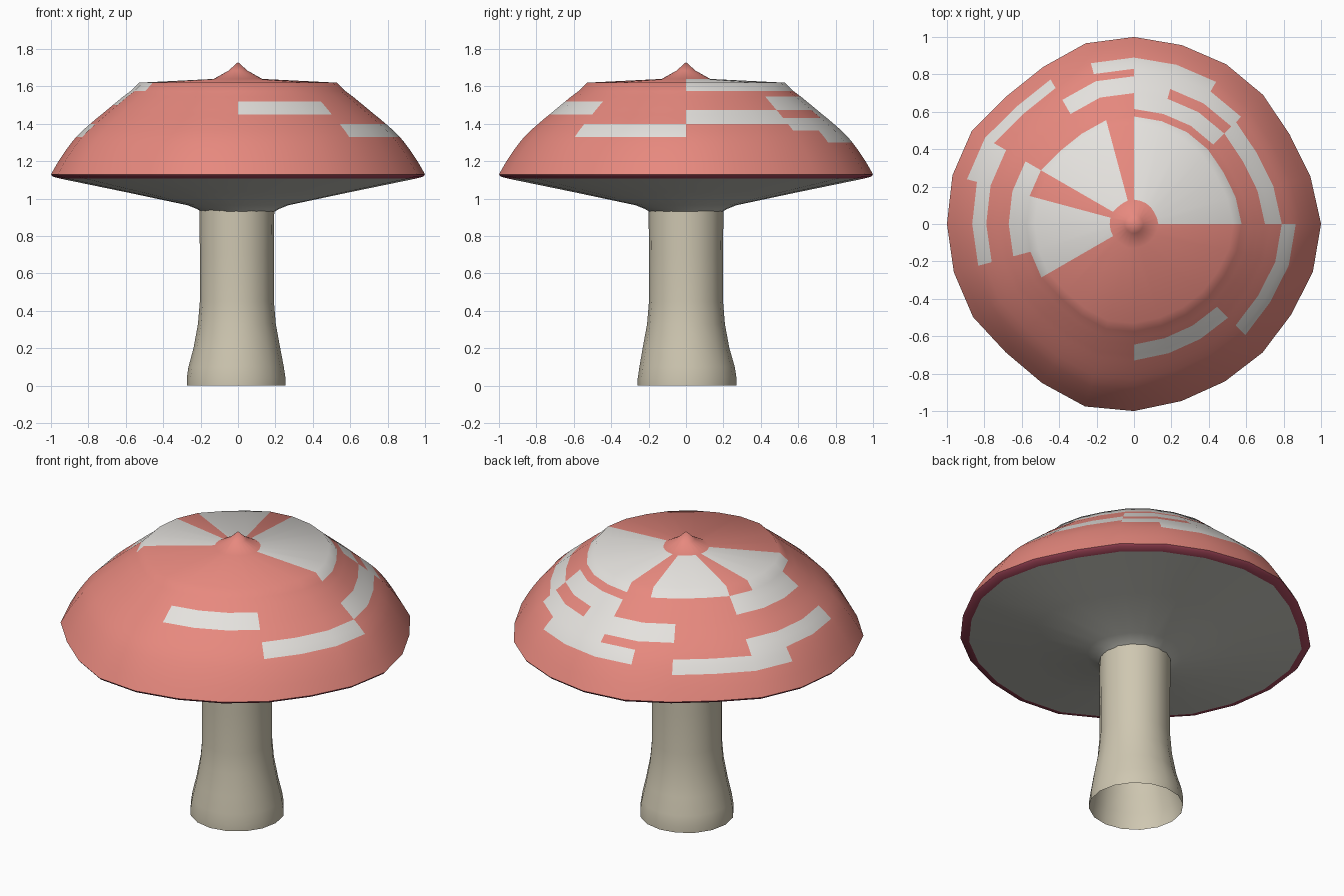
import bpy, bmesh, math

if "Cube" in bpy.data.objects:
    bpy.data.objects.remove(bpy.data.objects["Cube"])

def material(name, rgb):
    m = bpy.data.materials.new(name)
    m.diffuse_color = (*rgb, 1)
    m.use_nodes = True
    m.node_tree.nodes["Principled BSDF"].inputs["Base Color"].default_value = m.diffuse_color
    return m

RED = material("cap_red", (0.80, 0.25, 0.21))
PALE = material("spot_pale", (0.78, 0.76, 0.73))
DARK = material("rim_dark_red", (0.36, 0.06, 0.10))
GREY = material("underside_grey", (0.55, 0.55, 0.50))
CREAM = material("stem_cream", (0.62, 0.57, 0.44))

def lathe(name, profile, sides, mats, wobble=None, pick=None, angle=60, offset=lambda z: (0, 0)):
    """Revolve (r, z) points, listed top to bottom; wobble scales each spoke."""
    bm = bmesh.new()
    rings = []
    for r, z in profile:
        ox, oy = offset(z)
        if r == 0:
            rings.append([bm.verts.new((ox, oy, z))] * sides)
            continue
        ring = []
        for i in range(sides):
            a = 2 * math.pi * i / sides
            k = r * (wobble[i] if wobble else 1)
            ring.append(bm.verts.new((k * math.cos(a) + ox, k * math.sin(a) + oy, z)))
        rings.append(ring)
    for j in range(len(rings) - 1):
        for i in range(sides):
            n = (i + 1) % sides
            quad = [rings[j][i], rings[j + 1][i], rings[j + 1][n], rings[j][n]]
            f = bm.faces.new(list(dict.fromkeys(quad)))
            if pick:
                f.material_index = pick((i + 0.5) * 360 / sides, (profile[j][1] + profile[j + 1][1]) / 2)
    me = bpy.data.meshes.new(name)
    bm.to_mesh(me)
    bm.free()
    for m in mats:
        me.materials.append(m)
    ob = bpy.data.objects.new(name, me)
    bpy.context.collection.objects.link(ob)
    bpy.ops.object.select_all(action='DESELECT')
    ob.select_set(True)
    bpy.context.view_layer.objects.active = ob
    bpy.ops.object.shade_smooth_by_angle(angle=math.radians(angle))
    return ob

# slightly uneven radius of the 24 cap spokes
WOBBLE = [1, .977, .96, .976, .986, .99, 1, 1, .97, .965, 1, 1.005,
          1, .997, .994, .97, .982, 1.01, 1, .98, .972, .972, .97, .99]

# pale patches: start angle, end angle, lower z, upper z
SPOTS = [(0, 90, 1.575, 1.64), (105, 150, 1.575, 1.64), (165, 210, 1.575, 1.64),
         (150, 195, 1.50, 1.575), (150, 195, 1.33, 1.40), (120, 165, 1.26, 1.33),
         (90, 120, 1.40, 1.475), (90, 105, 1.30, 1.365), (75, 90, 1.30, 1.545),
         (45, 75, 1.475, 1.545), (45, 75, 1.365, 1.43), (60, 75, 1.30, 1.365),
         (0, 45, 1.40, 1.475), (270, 315, 1.45, 1.52), (315, 360, 1.33, 1.40)]

def cap_colour(a, z):
    return int(any(a0 < a < a1 and z0 < z < z1 for a0, a1, z0, z1 in SPOTS))

# cap dome with pointed tip
lathe("cap", [(0, 1.73), (.05, 1.685), (.13, 1.64), (.53, 1.62), (.575, 1.575), (.615, 1.545),
              (.645, 1.52), (.67, 1.50), (.70, 1.475), (.73, 1.45), (.755, 1.43), (.79, 1.40),
              (.83, 1.365), (.865, 1.33), (.89, 1.30), (.92, 1.26), (.96, 1.20), (1, 1.13)],
      24, [RED, PALE], WOBBLE, cap_colour)

# dark rim turned under the cap edge
lathe("cap_rim", [(1, 1.13), (.99, 1.118), (.95, 1.107)], 24, [DARK], WOBBLE)

# shallow cone under the cap
lathe("cap_underside", [(.95, 1.107), (.6, 1.035), (.27, .965), (.22, .945), (.195, .93)],
      24, [GREY], WOBBLE)

# stem with flared, open foot
lathe("stem", [(.20, .94), (.198, .7), (.198, .45), (.208, .33), (.232, .2), (.255, .1),
               (.264, .04), (.264, 0)], 16, [CREAM],
      offset=lambda z: (-.006 - .004 * (z < .2), .006 * (z < .2)))
